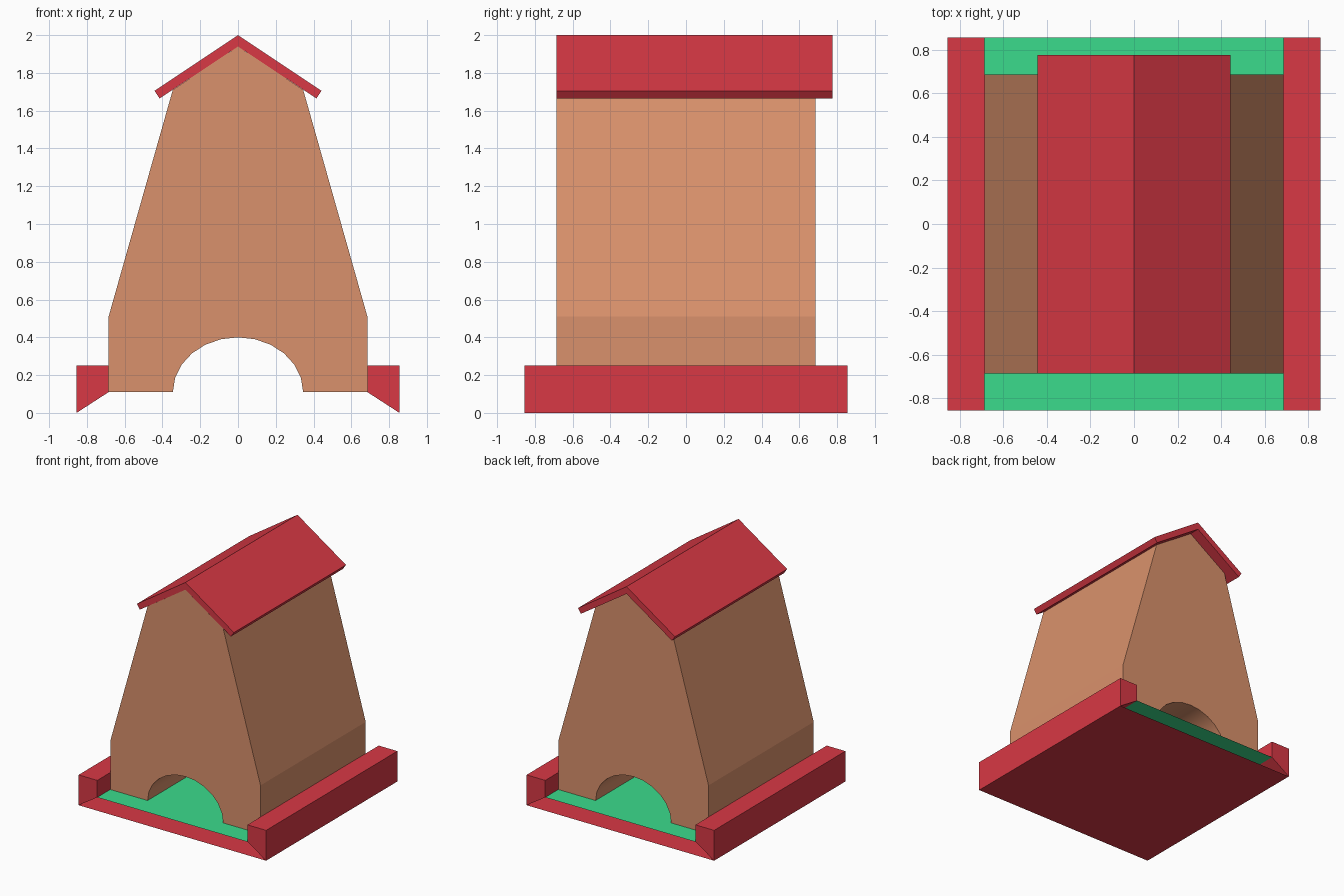
import bpy
import bmesh
import math

cube = bpy.data.objects.get("Cube")
if cube:
    bpy.data.objects.remove(cube, do_unlink=True)


def make_material(name, rgb):
    mat = bpy.data.materials.new(name)
    mat.use_nodes = True
    colour = (*rgb, 1.0)
    mat.diffuse_color = colour
    mat.node_tree.nodes["Principled BSDF"].inputs["Base Color"].default_value = colour
    return mat


def finish(name, bm, mat):
    mesh = bpy.data.meshes.new(name)
    bm.to_mesh(mesh)
    bm.free()
    mesh.materials.append(mat)
    obj = bpy.data.objects.new(name, mesh)
    bpy.context.collection.objects.link(obj)
    return obj


def extrude_profile(name, profile, y0, y1, mat):
    """Solid with an (x, z) outline, running along y."""
    bm = bmesh.new()
    face = bm.faces.new([bm.verts.new((x, y0, z)) for x, z in profile])
    new = bmesh.ops.extrude_face_region(bm, geom=[face])["geom"]
    verts = [v for v in new if isinstance(v, bmesh.types.BMVert)]
    bmesh.ops.translate(bm, verts=verts, vec=(0, y1 - y0, 0))
    bmesh.ops.recalc_face_normals(bm, faces=bm.faces[:])
    return finish(name, bm, mat)


def sheet(name, half_x, half_y, z, mat):
    """Single flat rectangle."""
    bm = bmesh.new()
    corners = ((-1, -1), (1, -1), (1, 1), (-1, 1))
    bm.faces.new([bm.verts.new((sx * half_x, sy * half_y, z)) for sx, sy in corners])
    return finish(name, bm, mat)


red = make_material("red", (0.69, 0.040, 0.059))
tan = make_material("tan wood", (0.70, 0.285, 0.150))
green = make_material("green", (0.043, 0.71, 0.262))

WALL, BASE, FLOOR = 0.685, 0.855, 0.11

# House body with an arched tunnel running front to back
arch_width, arch_height, steps = 0.345, 0.29, 12
arch = []
for i in range(steps + 1):
    a = math.pi * (1 - i / steps)
    arch.append((arch_width * math.cos(a), FLOOR + arch_height * math.sin(a)))
outline = [(WALL, FLOOR), (WALL, 0.51), (0.345, 1.711), (0, 1.94),
           (-0.345, 1.711), (-WALL, 0.51), (-WALL, FLOOR)]
house = extrude_profile("house_body", outline + arch, -WALL, WALL, tan)

# Smooth the tunnel only
for poly in house.data.polygons:
    c = poly.center
    inside = abs(c.x) < arch_width and FLOOR + 0.01 < c.z < FLOOR + arch_height
    poly.use_smooth = inside and abs(poly.normal.y) < 0.5
for edge in house.data.edges:
    a, b = (house.data.vertices[i].co for i in edge.vertices)
    edge.use_edge_sharp = abs(a.y - b.y) < 0.01

# Gabled roof, flush in front and overhanging behind
roof = [(0, 2), (0.442, 1.705), (0.415, 1.665), (0, 1.94),
        (-0.415, 1.665), (-0.442, 1.705)]
extrude_profile("roof", roof, -WALL, 0.775, red)

# Side rails with sloping undersides
for name, s in (("left_rail", 1), ("right_rail", -1)):
    rail = [(s * BASE, 0), (s * BASE, 0.25), (s * WALL, 0.25), (s * WALL, FLOOR)]
    extrude_profile(name, rail, -BASE, BASE, red)

# Floor and bottom sheets, open between them at front and back
sheet("floor", WALL, BASE, FLOOR, green)
sheet("bottom", BASE, BASE, 0, red)
